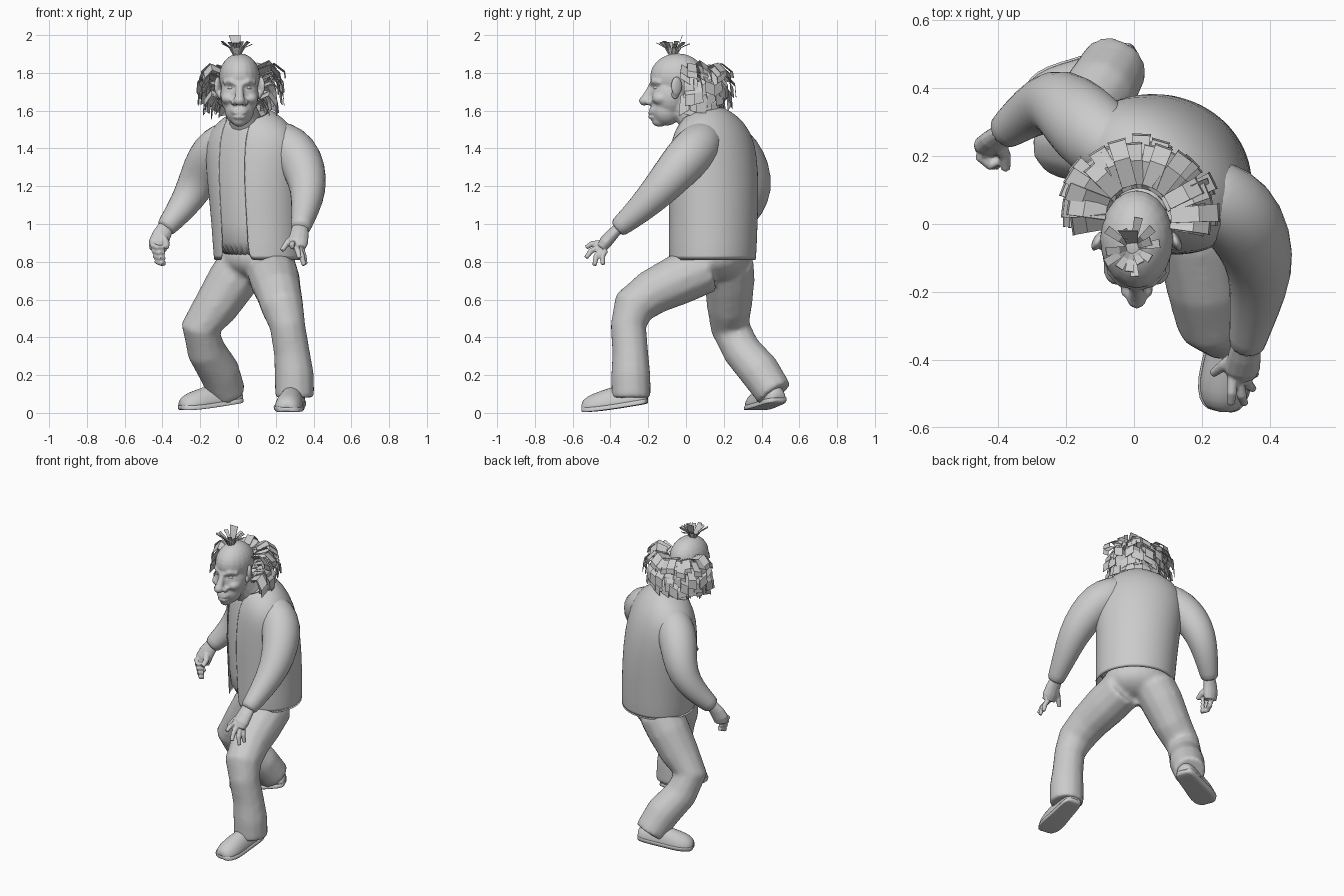
import bpy, bmesh, math, random
from mathutils import Vector, Matrix

random.seed(4)
if "Cube" in bpy.data.objects:
    bpy.data.objects.remove(bpy.data.objects["Cube"])

grey = bpy.data.materials.new("plain grey")
grey.use_nodes = True
grey.diffuse_color = (0.6, 0.6, 0.6, 1)
grey.node_tree.nodes["Principled BSDF"].inputs["Base Color"].default_value = (0.6, 0.6, 0.6, 1)


def finish(name, bm, smooth=True, subsurf=0, voxel=0, relax=6, solid=0):
    """Turn a bmesh into an object with its modifiers."""
    bmesh.ops.recalc_face_normals(bm, faces=bm.faces)
    for f in bm.faces:
        f.smooth = smooth
    mesh = bpy.data.meshes.new(name)
    bm.to_mesh(mesh)
    bm.free()
    mesh.materials.append(grey)
    ob = bpy.data.objects.new(name, mesh)
    bpy.context.collection.objects.link(ob)
    if voxel:
        m = ob.modifiers.new("Blend", 'REMESH')
        m.mode, m.voxel_size, m.use_smooth_shade = 'VOXEL', voxel, True
        m = ob.modifiers.new("Relax", 'SMOOTH')
        m.factor, m.iterations = 0.5, relax
    if solid:
        m = ob.modifiers.new("Thickness", 'SOLIDIFY')
        m.thickness, m.offset = solid, -1
    if subsurf:
        m = ob.modifiers.new("Round", 'SUBSURF')
        m.levels = m.render_levels = subsurf


def loft(bm, rings, closed=True, caps=True):
    """Skin a list of rings of points."""
    rows = [[bm.verts.new(p) for p in r] for r in rings]
    n = len(rows[0])
    for a, b in zip(rows, rows[1:]):
        for i in range(n if closed else n - 1):
            j = (i + 1) % n
            bm.faces.new((a[i], a[j], b[j], b[i]))
    if caps:
        bm.faces.new(rows[0])
        bm.faces.new(rows[-1])


def tube(bm, path, sides=12, flat=1.0):
    """Tube through (x, y, z, radius) points."""
    pts = [Vector(p[:3]) for p in path]
    side = None
    rings = []
    for i, p in enumerate(pts):
        d = (pts[min(i + 1, len(pts) - 1)] - pts[max(i - 1, 0)]).normalized()
        if side is None:
            side = d.cross((0, 1, 0) if abs(d.y) < 0.9 else (1, 0, 0))
        side = (side - d * side.dot(d)).normalized()
        up = d.cross(side)
        ang = [math.tau * k / sides for k in range(sides)]
        rings.append([p + path[i][3] * (side * math.cos(t) + up * math.sin(t) * flat) for t in ang])
    loft(bm, rings)


def ball(bm, centre, radii, turn=0):
    mat = Matrix.Translation(centre) @ Matrix.Rotation(turn, 4, 'Z') @ Matrix.Diagonal((*radii, 1))
    bmesh.ops.create_uvsphere(bm, u_segments=20, v_segments=14, radius=1, matrix=mat)


# Torso: rings of height, centre x, centre y, half width, half depth, tilt
TURN = math.radians(-35)
TORSO = [(0.80, .11, .14, .245, .225, 0), (1.0, .102, .145, .25, .227, 0),
         (1.2, .09, .147, .262, .227, 0), (1.36, .08, .145, .275, .208, .05),
         (1.47, .07, .135, .265, .18, .15), (1.545, .06, .115, .195, .14, .27),
         (1.585, .05, .09, .115, .105, .35)]


def torso_rings(scale, gap, steps=36):
    rings = []
    for z, cx, cy, a, b, tilt in TORSO:
        half = math.asin(min(gap / a, 0.75))
        ring = []
        for k in range(steps):
            t = -math.pi / 2 + half + (math.tau - 2 * half) * k / (steps - 1 if gap else steps)
            x, y = a * scale * math.cos(t), b * scale * math.sin(t)
            ring.append((cx + x * math.cos(TURN) - y * math.sin(TURN),
                         cy + x * math.sin(TURN) + y * math.cos(TURN), z + tilt * y))
        rings.append(ring)
    return rings


bm = bmesh.new()
loft(bm, torso_rings(1, 0.08), closed=False, caps=False)
finish("jacket", bm, solid=0.006, subsurf=1)
bm = bmesh.new()
loft(bm, torso_rings(0.965, 0))
finish("shirt", bm, subsurf=1)

# Trousers: pelvis and both legs blended together
bm = bmesh.new()
ball(bm, (.11, .155, .82), (.205, .165, .12), TURN)
tube(bm, [(.175, .11, .77, .135), (.195, -.04, .705, .135), (.215, -.18, .638, .122), (.235, -.28, .56, .114),
          (.262, -.305, .46, .096), (.285, -.295, .32, .097), (.298, -.292, .2, .106), (.30, -.29, .08, .106)])
tube(bm, [(.04, .225, .80, .135), (-.03, .23, .70, .135), (-.12, .23, .56, .12), (-.198, .235, .45, .106),
          (-.168, .295, .33, .104), (-.10, .39, .22, .11), (-.055, .47, .10, .10)])
finish("trousers", bm, voxel=0.014, relax=8)


# Shoes: lofted upper on a thin sole
def shoe(name, heel, toe, lift):
    heel, toe = Vector(heel), Vector(toe)
    along = (toe - heel).normalized()
    across = Vector((-along.y, along.x, 0)).normalized()
    shape = [(0, .04, .06), (.08, .060, .10), (.3, .064, .12), (.5, .068, .125),
             (.75, .080, .105), (.92, .066, .085), (1, .035, .05)]
    for part, grow, base, top in (("upper", 0, .02, 1), ("sole", .006, 0, 0)):
        bm = bmesh.new()
        rings = []
        for t, w, h in shape:
            p = heel.lerp(toe, t) + Vector((0, 0, lift * (1 - t) ** 1.3 + .02 * max(0, t - .8)))
            ring = []
            for k in range(14):
                a = math.tau * k / 14
                rise = (h - .02) * max(0, math.sin(a)) if top else .03 * (math.sin(a) > 0)
                ring.append(p + across * (w + grow) * math.cos(a) + Vector((0, 0, base + rise)))
            rings.append(ring)
        loft(bm, rings)
        finish(name + "_" + part, bm, subsurf=1)


shoe("left_shoe", (.305, -.20, .0), (.255, -.555, .0), .05)
shoe("right_shoe", (.02, .49, .01), (-.31, .355, .01), .045)

# Sleeves, rooted well inside the torso so that the shoulders slope from the neck
bm = bmesh.new()
tube(bm, [(.14, .11, 1.47, .095), (.23, .085, 1.43, .122), (.31, .03, 1.375, .128), (.355, -.05, 1.285, .116),
          (.375, -.14, 1.18, .098), (.355, -.25, 1.07, .075), (.335, -.34, .995, .057), (.33, -.37, .97, .053)], 14)
finish("left_sleeve", bm, subsurf=1)
bm = bmesh.new()
tube(bm, [(.0, .18, 1.47, .095), (-.07, .225, 1.43, .118), (-.135, .28, 1.375, .124), (-.19, .34, 1.285, .112),
          (-.235, .365, 1.18, .098), (-.30, .335, 1.08, .078), (-.37, .28, .995, .058), (-.39, .265, .97, .053)], 14)
finish("right_sleeve", bm, subsurf=1)

# Hands: palm and fingers blended; the left is spread, the right is curled
bm = bmesh.new()
tube(bm, [(.33, -.35, .985, .043), (.325, -.39, .945, .05), (.318, -.425, .905, .054), (.316, -.445, .875, .044)], 12, .65)
ROOTS = [(.29, -.445, .90), (.308, -.455, .88), (.325, -.445, .865), (.337, -.425, .862)]
TIPS = [(.285, -.53, .875), (.325, -.53, .82), (.35, -.485, .78), (.358, -.44, .785)]
for root, tip in zip(ROOTS, TIPS):
    mid = Vector(root).lerp(Vector(tip), .5) + Vector((0, -.01, .008))
    tube(bm, [(*root, .016), (*mid, .016), (*tip, .012)], 8)
tube(bm, [(.305, -.39, .935, .024), (.265, -.415, .905, .018), (.232, -.44, .86, .013)], 8)
finish("left_hand", bm, voxel=0.005, relax=3)
bm = bmesh.new()
tube(bm, [(-.38, .27, .985, .043), (-.405, .25, .94, .05), (-.42, .235, .90, .054), (-.425, .225, .86, .046)], 12, .65)
for k in range(4):
    z = .885 - .028 * k
    x = .008 * k
    tube(bm, [(-.44 + x, .235, z + .02, .018), (-.452 + x, .195, z, .016),
              (-.425 + x, .172, z - .01, .015), (-.392, .19, z - .01, .014)], 8)
tube(bm, [(-.40, .235, .93, .024), (-.38, .20, .90, .019), (-.377, .16, .875, .014)], 8)
finish("right_hand", bm, voxel=0.005, relax=3)

# Head: skull, jaw, brow, nose, lips and neck blended together
CX = .008
bm = bmesh.new()
ball(bm, (CX, -.045, 1.78), (.108, .145, .123))
ball(bm, (CX, -.085, 1.68), (.102, .102, .12))
ball(bm, (CX, -.105, 1.605), (.078, .082, .085))
ball(bm, (CX, -.14, 1.548), (.038, .042, .034))
tube(bm, [(CX, -.17, 1.755, .016), (CX, -.195, 1.70, .021), (CX, -.215, 1.66, .028), (CX, -.205, 1.64, .022)], 10)
ball(bm, (CX, -.220, 1.652), (.029, .029, .026))
ball(bm, (CX, -.165, 1.60), (.05, .03, .03))
for z, w in ((1.588, .042), (1.566, .036)):
    ball(bm, (CX, -.175, z), (w, .026, .012))
for s in (-1, 1):
    ball(bm, (CX + s * .029, -.195, 1.645), (.02, .023, .017))
    ball(bm, (CX + s * .058, -.13, 1.665), (.04, .05, .035))
    tube(bm, [(CX + s * .012, -.180, 1.738, .015), (CX + s * .045, -.172, 1.757, .016),
              (CX + s * .082, -.135, 1.75, .013)], 8)
tube(bm, [(CX, -.04, 1.66, .075), (.03, .02, 1.58, .08), (.05, .09, 1.5, .10)])
finish("head", bm, voxel=0.008, relax=3)

# Eyes and ears
for s, side in ((1, "left"), (-1, "right")):
    bm = bmesh.new()
    ball(bm, (CX + s * .043, -.150, 1.722), (.021, .022, .014))
    finish(side + "_eye", bm)
    bm = bmesh.new()
    ball(bm, (CX + s * .114, -.05, 1.73), (.015, .032, .052), s * .5)
    ball(bm, (CX + s * .104, -.058, 1.685), (.013, .02, .024))
    finish(side + "_ear", bm, voxel=0.006, relax=2)


# Hair: flat tapering strips
def strip(bm, pts, across, w0, w1):
    n = len(pts) - 1
    rows = []
    for i, p in enumerate(pts):
        w = across * (w0 + (w1 - w0) * i / n) / 2
        rows.append([p - w, p + w])
    loft(bm, rows, closed=False, caps=False)


bm = bmesh.new()
LAYERS = [(1.815, .09, .205, .05), (1.77, .10, .21, .09), (1.72, .10, .195, .09),
          (1.68, .09, .17, .08), (1.64, .08, .14, .06)]
for z, r0, r1, drop in LAYERS:
    for k in range(17):
        t = math.radians(-4 + 188 * k / 16 + random.uniform(-5, 5))
        out = Vector((math.cos(t) * 1.06, math.sin(t) * 1.05, 0))
        tilt = .35 + .5 * abs(math.cos(t))  # side locks twist to show their width
        across = Vector((-math.sin(t), math.cos(t), random.uniform(-tilt, tilt)))
        reach = r1 + random.uniform(-.025, .02)
        base = Vector((CX + .005, .02, z + random.uniform(-.015, .015)))
        strip(bm, [base + out * r0, base + out * (r0 + (reach - r0) * .6) + Vector((0, 0, .025)),
                   base + out * reach + Vector((0, 0, -drop * .35)),
                   base + out * (reach + .005) + Vector((0, 0, -drop))], across, .045, .055)
finish("side_hair", bm, smooth=False, solid=0.003)

bm = bmesh.new()
for k in range(14):
    t = math.tau * k / 14 + random.uniform(-.2, .2)
    lean = random.uniform(.03, .08)
    out = Vector((math.cos(t), math.sin(t), 0))
    across = Vector((-math.sin(t), math.cos(t), 0))
    base = Vector((-.005, -.07, 1.885)) + out * .012
    strip(bm, [base, base + out * lean * .4 + Vector((0, 0, .05)),
               base + out * lean + Vector((0, 0, .065 + random.uniform(0, .02)))], across, .012, .026)
strip(bm, [Vector((-.005, -.06, 1.89)), Vector((-.01, -.04, 1.95)), Vector((-.018, -.02, 2.0))],
      Vector((1, 0, 0)), .03, .06)
finish("top_tuft", bm, smooth=False, solid=0.003)
